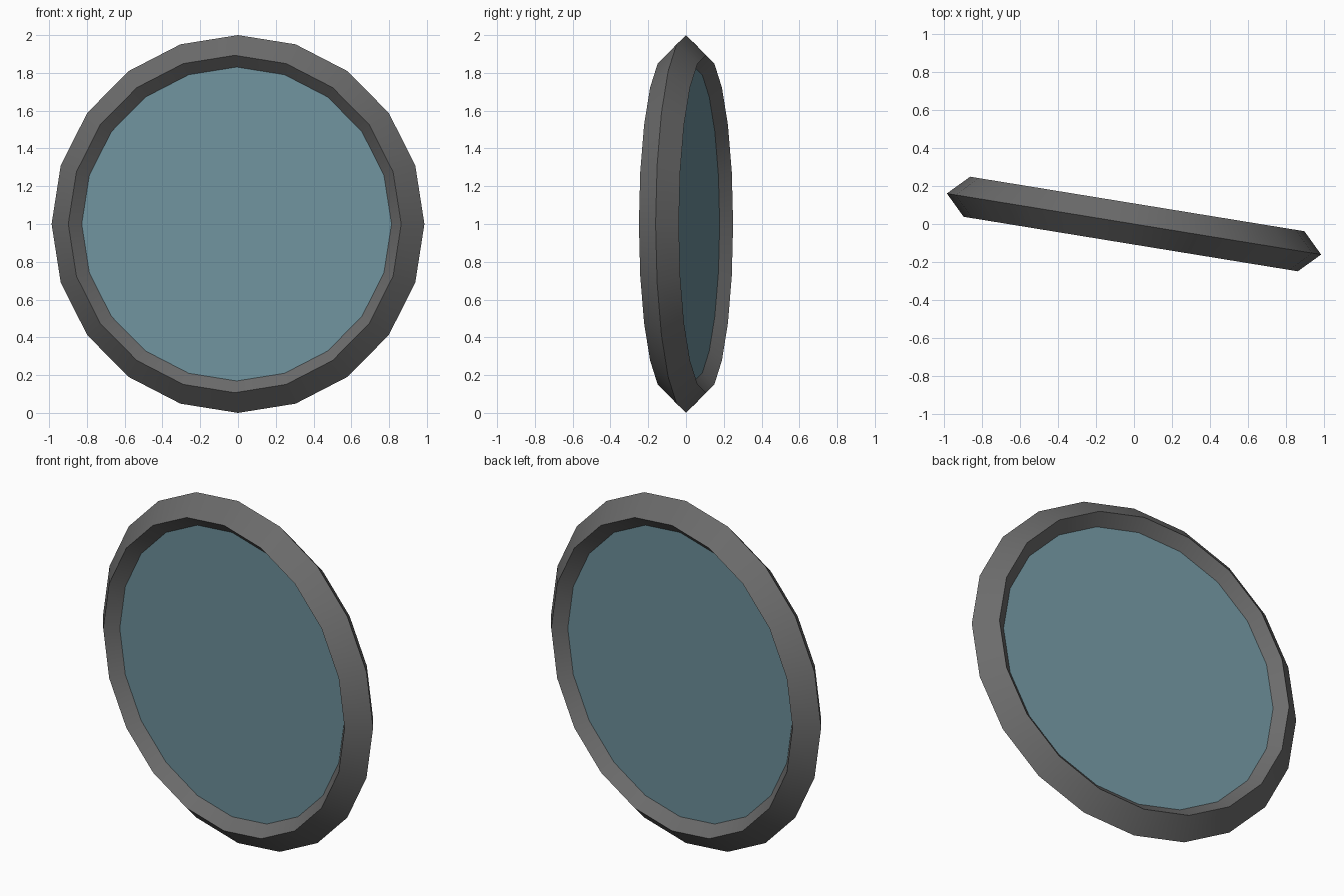
import bpy
from math import radians, asin, pi

if "Cube" in bpy.data.objects:
    bpy.data.objects.remove(bpy.data.objects["Cube"])

SIDES = 20
YAW = -asin(0.161)          # whole disc is turned slightly about z
ROT = (pi / 2, 0, YAW)
CENTRE = (0, 0, 1)


def finish(name, color):
    ob = bpy.context.object
    ob.name = name
    mat = bpy.data.materials.new(name + "_colour")
    mat.diffuse_color = (*color, 1)
    mat.use_nodes = True
    mat.node_tree.nodes["Principled BSDF"].inputs["Base Color"].default_value = mat.diffuse_color
    ob.data.materials.append(mat)
    bpy.ops.object.shade_smooth_by_angle(angle=radians(30))
    return ob


# Rim: ring with a diamond cross-section
bpy.ops.mesh.primitive_torus_add(
    major_segments=SIDES, minor_segments=4,
    major_radius=0.893, minor_radius=0.107,
    location=CENTRE, rotation=ROT)
finish("rim", (0.15, 0.15, 0.15))

# Pane: thin disc whose edge meets the inner slopes of the rim,
# turned so its corners line up with the rim corners
bpy.ops.mesh.primitive_cylinder_add(
    vertices=SIDES, radius=0.832, depth=0.09,
    location=CENTRE, rotation=ROT)
finish("glass_pane", (0.16, 0.29, 0.34))
